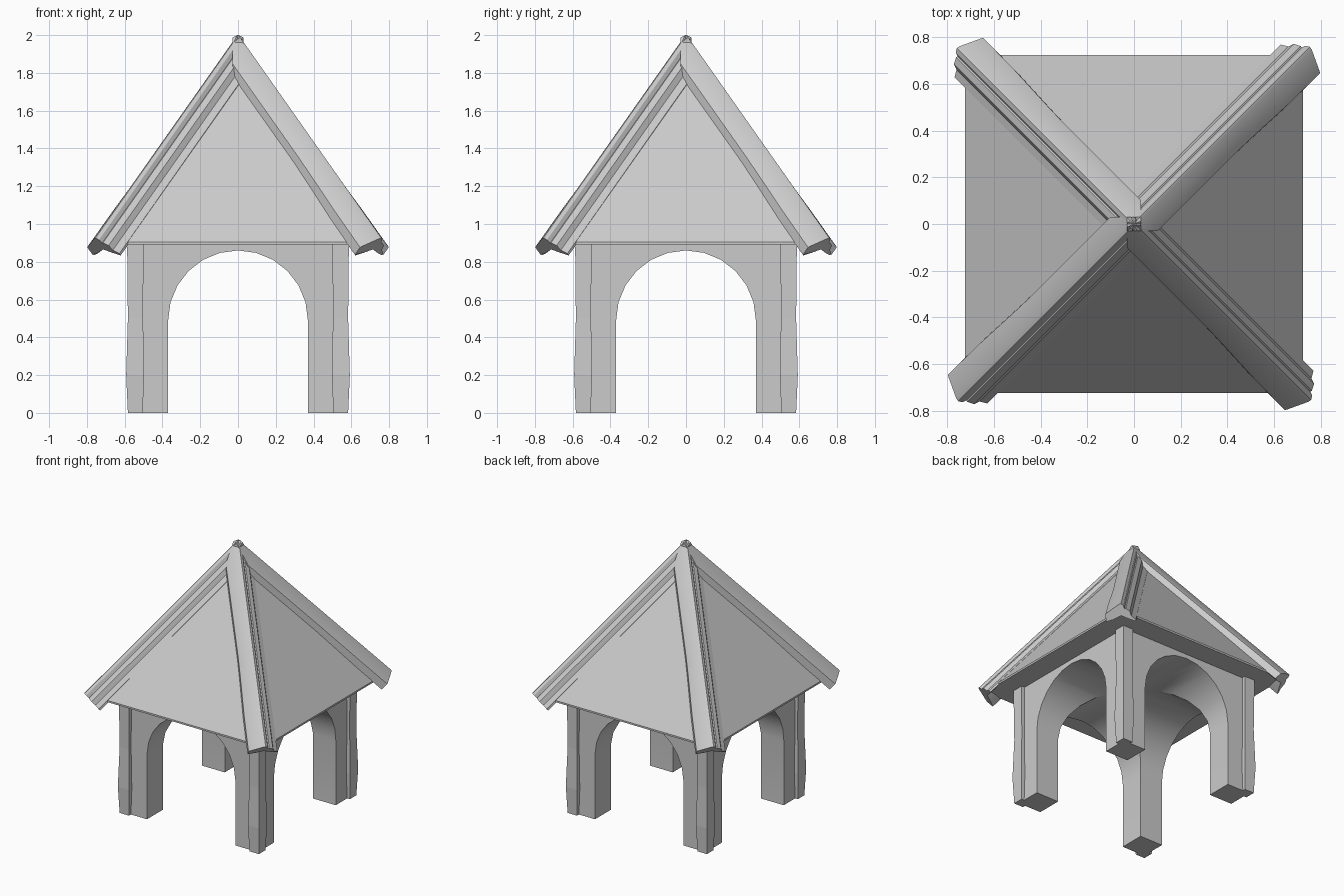
import bpy, bmesh, math
from mathutils import Vector, Matrix

old = bpy.data.objects.get("Cube")
if old:
    bpy.data.objects.remove(old, do_unlink=True)

stone = bpy.data.materials.new("light_grey")
stone.use_nodes = True
GREY = (0.6, 0.6, 0.6, 1)
stone.diffuse_color = GREY
stone.node_tree.nodes["Principled BSDF"].inputs["Base Color"].default_value = GREY

EAVE, APEX, HALF = 0.9, 1.93, 0.725   # roof sizes
WALL, ARCH, SPRING = 0.56, 0.37, 0.49  # walls and arches


def finish(name, bm, turn=0):
    """Turn a mesh about z by quarter turns and make it an object."""
    bmesh.ops.rotate(bm, verts=bm.verts, cent=(0, 0, 0),
                     matrix=Matrix.Rotation(turn * math.pi / 2, 3, 'Z'))
    bmesh.ops.recalc_face_normals(bm, faces=bm.faces)
    mesh = bpy.data.meshes.new(name)
    bm.to_mesh(mesh)
    bm.free()
    mesh.materials.append(stone)
    obj = bpy.data.objects.new(name, mesh)
    bpy.context.collection.objects.link(obj)
    return obj


def loft(rings):
    """Skin a list of closed rings and cap both ends."""
    bm = bmesh.new()
    loops = [[bm.verts.new(p) for p in ring] for ring in rings]
    n = len(loops[0])
    for a, b in zip(loops, loops[1:]):
        for i in range(n):
            j = (i + 1) % n
            bm.faces.new((a[i], a[j], b[j], b[i]))
    bm.faces.new(loops[0])
    bm.faces.new(loops[-1])
    return bm


def square(h, z):
    return [(-h, -h, z), (h, -h, z), (h, h, z), (-h, h, z)]


def smooth(obj, degrees):
    bpy.ops.object.select_all(action='DESELECT')
    obj.select_set(True)
    bpy.context.view_layer.objects.active = obj
    bpy.ops.object.shade_smooth_by_angle(angle=math.radians(degrees))


# Walls: a block cut by two crossing arched tunnels
walls = finish("arched_walls", loft([square(WALL, 0), square(WALL, EAVE - 0.003)]))
outline = [(ARCH, -0.1)]
for i in range(13):
    a = math.pi * i / 12
    outline.append((ARCH * math.cos(a), SPRING + ARCH * math.sin(a)))
outline.append((-ARCH, -0.1))
cutters = []
for k in range(2):
    cutter = finish("arch_cutter", loft([[(x, y, z) for x, z in outline] for y in (-1, 1)]), k)
    cutter.hide_render = True
    cutters.append(cutter)
    mod = walls.modifiers.new("arch", 'BOOLEAN')
    mod.operation, mod.solver, mod.object = 'DIFFERENCE', 'EXACT', cutter
bpy.context.view_layer.objects.active = walls
for mod in list(walls.modifiers):
    bpy.ops.object.modifier_apply(modifier=mod.name)
for cutter in cutters:
    bpy.data.objects.remove(cutter, do_unlink=True)
smooth(walls, 30)

# Roof: pyramid with a thin eave edge
bm = loft([square(HALF, EAVE - 0.008), square(HALF, EAVE + 0.005), square(0.001, APEX)])
finish("roof", bm)

# Corner posts: slightly uneven square strips
POST = [(0, 0.583, 0.505), (0.2, 0.592, 0.497), (0.5, 0.583, 0.503), (EAVE - 0.005, 0.587, 0.5)]
for k in range(4):
    rings = [[(-o, -o, z), (-i, -o, z), (-i, -i, z), (-o, -i, z)] for z, o, i in POST]
    finish("corner_post", loft(rings), k)

# Hip caps: a wide plank on one side, a stepped one on the other
SECTION = [(0.10, -0.075), (0.10, -0.02), (0.092, -0.012), (0.01, 0.046), (-0.004, 0.05),
           (-0.02, 0.036), (-0.026, 0.012), (-0.034, 0.014), (-0.062, -0.006), (-0.07, -0.04),
           (-0.1, -0.066), (-0.1, -0.08), (-0.05, -0.06), (0, -0.035), (0.05, -0.06)]
STATIONS = [(-0.035, 0.94), (0.55, 0.93), (0.65, 0.96), (0.85, 1.05), (1.035, 1.07)]
out = Vector((-1, -1, 0)).normalized()
side = Vector((-1, 1, 0)).normalized()
ridge_drop = (APEX - EAVE) / (HALF * math.sqrt(2))
normal = (out * ridge_drop + Vector((0, 0, 1))).normalized()
for k in range(4):
    rings = []
    for t, wide in STATIONS:
        base = out * t + Vector((0, 0, APEX - ridge_drop * t))
        rings.append([base + side * v * (wide if v > 0 else 1) + normal * h for v, h in SECTION])
    bm = loft(rings)
    # Mitre near the peak so the four caps meet
    for axis in ((1, 0, 0), (0, 1, 0)):
        cut = bmesh.ops.bisect_plane(bm, geom=bm.verts[:] + bm.edges[:] + bm.faces[:],
                                     plane_co=Vector(axis) * 0.03, plane_no=axis, clear_outer=True)
        edges = [e for e in cut["geom_cut"] if isinstance(e, bmesh.types.BMEdge)]
        if edges:
            bmesh.ops.holes_fill(bm, edges=edges, sides=0)
    smooth(finish("hip_cap", bm, k), 25)
